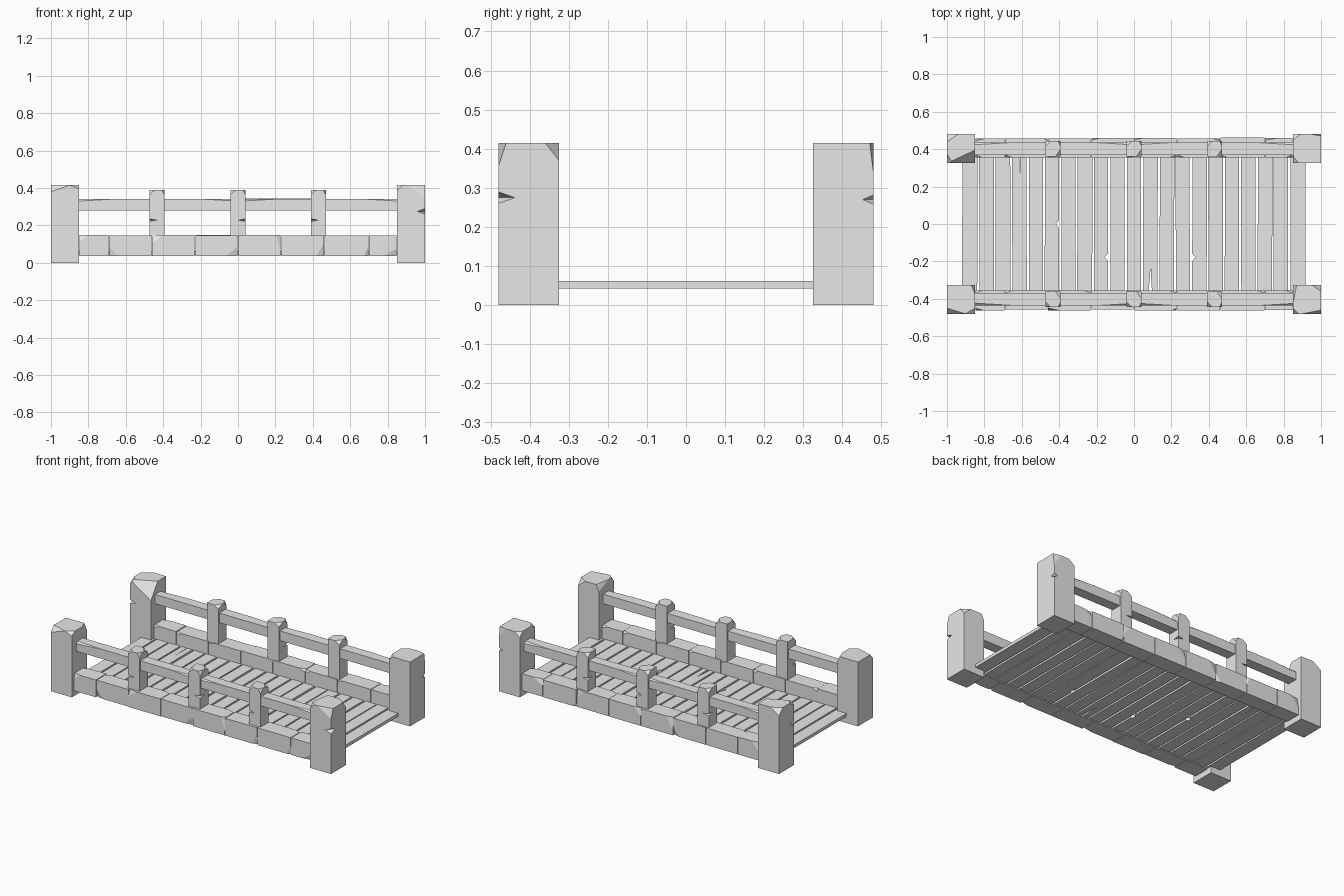
import bpy
import bmesh
import random
from mathutils import Vector, Matrix

random.seed(4)
old = bpy.data.objects.get("Cube")
if old:
    bpy.data.objects.remove(old)

GREY = (0.8, 0.8, 0.8, 1)
stone = bpy.data.materials.new("plain_grey")
stone.use_nodes = True
stone.diffuse_color = GREY
stone.node_tree.nodes["Principled BSDF"].inputs["Base Color"].default_value = GREY


def finish(name, bm):
    bmesh.ops.recalc_face_normals(bm, faces=bm.faces)
    mesh = bpy.data.meshes.new(name)
    bm.to_mesh(mesh)
    bm.free()
    mesh.materials.append(stone)
    obj = bpy.data.objects.new(name, mesh)
    bpy.context.collection.objects.link(obj)
    return obj


def chipped_box(name, lo, hi, chips=()):
    """Box with corners sliced off; chip = (corner signs, lengths along the edges)."""
    lo, hi = Vector(lo), Vector(hi)
    mid, half = (lo + hi) / 2, (hi - lo) / 2
    bm = bmesh.new()
    bmesh.ops.create_cube(bm, size=2, matrix=Matrix.Translation(mid) @ Matrix.Diagonal((*half, 1)))
    for signs, cut in chips:
        corner = mid + Vector(s * h for s, h in zip(signs, half))
        normal = Vector(s / c for s, c in zip(signs, cut))
        point = corner - Vector((signs[0] * cut[0], 0, 0))
        bmesh.ops.bisect_plane(bm, geom=bm.verts[:] + bm.edges[:] + bm.faces[:],
                               plane_co=point, plane_no=normal.normalized(), clear_outer=True)
        bmesh.ops.holes_fill(bm, edges=[e for e in bm.edges if e.is_boundary])
    return finish(name, bm)


def notch(obj, at, inward, depth, height, across):
    """Cut a wedge-shaped crack: opens at a point and narrows inward."""
    at, inward = Vector(at), Vector(inward).normalized()
    side = inward.cross(Vector((0, 0, 1))) * across
    up = Vector((0, 0, height / 2))
    start = at - inward * 0.005
    bm = bmesh.new()
    ends = []
    for s in (-1, 1):
        ends.append([bm.verts.new(p + side * s) for p in (start - up, start + up, at + inward * depth)])
    bm.faces.new(ends[0])
    bm.faces.new(ends[1])
    for i in range(3):
        j = (i + 1) % 3
        bm.faces.new((ends[0][i], ends[0][j], ends[1][j], ends[1][i]))
    cutter = finish("notch_cutter", bm)
    cutter.hide_render = True
    mod = obj.modifiers.new("notch", "BOOLEAN")
    mod.operation, mod.object, mod.solver = "DIFFERENCE", cutter, "EXACT"
    bpy.context.view_layer.objects.active = obj
    bpy.ops.object.modifier_apply(modifier=mod.name)
    bpy.data.objects.remove(cutter)


# Corner posts with broken tops: corner x, corner y, cut lengths
corner_posts = {
    "front_left_post": (1, -1, [(-1, 1, .02, .1, .04), (1, 1, .05, .035, .045),
                                (1, -1, .1, .02, .06), (-1, -1, .03, .03, .03)]),
    "front_right_post": (-1, -1, [(-1, -1, .1, .03, .035), (1, -1, .05, .03, .02),
                                  (1, 1, .02, .05, .04)]),
    "back_left_post": (1, 1, [(1, 1, .05, .01, .08), (-1, -1, .03, .04, .02),
                              (-1, 1, .04, .03, .03)]),
    "back_right_post": (-1, 1, [(1, -1, .15, .07, .1), (-1, 1, .06, .04, .04),
                                (-1, -1, .03, .05, .03)]),
}
posts = {}
for name, (sx, sy, cuts) in corner_posts.items():
    cx, cy = sx * 0.925, sy * 0.4025
    posts[name] = chipped_box(name, (cx - .075, cy - .0775, 0), (cx + .075, cy + .0775, .415),
                              [((a, b, 1), (dx, dy, dz)) for a, b, dx, dy, dz in cuts])
notch(posts["front_left_post"], (1, -.48, .275), (-1, 1, 0), .03, .035, .06)
notch(posts["back_right_post"], (-1, .325, .27), (1, 1, 0), .03, .03, .06)
notch(posts["back_left_post"], (1, .48, .27), (-1, -1, 0), .02, .03, .06)

# Side walls: curb blocks, handrail lengths and short uprights
seams = (-.85, -.69, -.46, -.23, 0, .23, .46, .7, .85)
upright_x = (-.433, 0, .43)
for side, sy in (("front", -1), ("back", 1)):
    def span(inner, outer):
        return sorted((sy * inner, sy * outer))

    for i, (a, b) in enumerate(zip(seams, seams[1:])):
        y0, y1 = span(.355, .463 - random.uniform(0, .006))
        chips = [((random.choice((-1, 1)), sy, random.choice((-1, 1))),
                  (random.uniform(.02, .07), .012, random.uniform(.03, .09))),
                 ((random.choice((-1, 1)), -sy, 1), (.04, .015, .015))]
        chipped_box(f"{side}_curb_block_{i + 1}", (a + .0015, y0, .036),
                    (b - .0015, y1, .149 - random.uniform(0, .004)), chips)

    stops = (-.86, *upright_x, .86)
    for i, (a, b) in enumerate(zip(stops, stops[1:])):
        y0, y1 = span(.369, .437 - random.uniform(0, .004))
        chipped_box(f"{side}_handrail_{i + 1}", (a, y0, .28),
                    (b, y1, .343 - random.uniform(0, .004)),
                    [((1 if i % 2 else -1, sy, 1), (.2, .012, .012))])

    for i, x in enumerate(upright_x):
        y0, y1 = span(.36, .445)
        upright = chipped_box(f"{side}_upright_{i + 1}", (x - .041, y0, .14), (x + .041, y1, .39),
                              [((-1, sy, 1), (.03, .03, .025)), ((1, -sy, 1), (.03, .04, .02)),
                               ((1, sy, 1), (.015, .03, .03))])
        facing = -1 if i == 1 else 1
        notch(upright, (x - facing * .041, sy * .445, .228), (facing, -sy, 0), .03, .016, .05)

# Deck planks: outlines with edge notches and end splits
COUNT, START, PITCH, END = 21, -.919, .0874, .36
edge_notches = {5: (1, 0), 8: (1, -.178), 14: (-1, -.178)}
end_splits = {11: (-1, .13, .009), 3: (1, .14, .002)}
for i in range(COUNT):
    x0 = START + i * PITCH + (random.uniform(.003, .007) if i else 0)
    x1 = START + (i + 1) * PITCH - (random.uniform(.003, .007) if i < COUNT - 1 else 0)
    lean = random.uniform(-.002, .002)
    side, at = edge_notches.get(i, (0, 0))
    end, length, width = end_splits.get(i, (0, 0, 0))
    mid = (x0 + x1) / 2
    outline = [(x0, -END)]
    if end < 0:
        outline += [(mid - width, -END), (mid + .002, length - END), (mid + width, -END)]
    outline.append((x1, -END))
    if side > 0:
        outline += [(x1, at - .02), (x1 - .018, at), (x1, at + .02)]
    outline.append((x1 + lean, END))
    if end > 0:
        outline += [(mid + width, END), (mid, END - length), (mid - width, END)]
    outline.append((x0 + lean, END))
    if side < 0:
        outline += [(x0, at + .02), (x0 + .016, at), (x0, at - .02)]
    bm = bmesh.new()
    face = bm.faces.new([bm.verts.new((x, y, .042)) for x, y in outline])
    top = bmesh.ops.extrude_face_region(bm, geom=[face])["geom"]
    bmesh.ops.translate(bm, vec=(0, 0, .02), verts=[v for v in top if isinstance(v, bmesh.types.BMVert)])
    finish(f"deck_plank_{i + 1}", bm)
